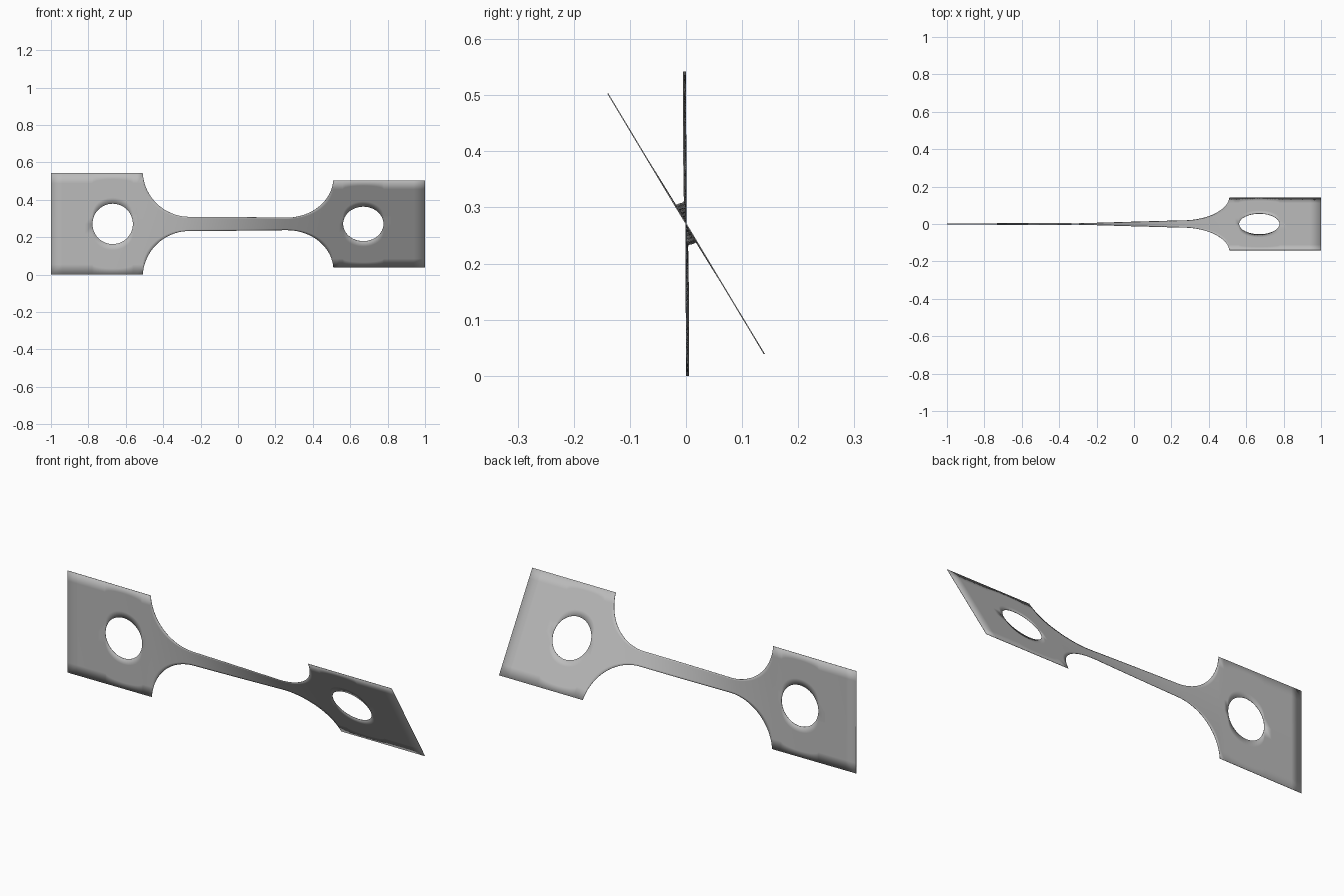
import bpy, bmesh, math
from math import cos, sin, pi, radians, sqrt

cube = bpy.data.objects.get("Cube")
if cube:
    bpy.data.objects.remove(cube, do_unlink=True)

HALF = 0.271                    # half height of the end plates
ARC_X, ARC_Z, ARC_R = 0.26, 0.288, 0.25
HOLE_X, HOLE_R = 0.67, 0.108
SHOULDER = ARC_X + sqrt(ARC_R ** 2 - (ARC_Z - HALF) ** 2)
TWIST = [(-1, 0.2), (-0.51, 1.0), (-0.3, 4), (0.25, 29), (0.45, 31), (1, 31)]


def outer(x):
    """Half height of the outline."""
    x = abs(x)
    if x >= SHOULDER - 1e-6:
        return HALF
    return ARC_Z - sqrt(ARC_R ** 2 - max(0, x - ARC_X) ** 2)


def inner(x):
    """Half height of the round hole."""
    return sqrt(max(0, HOLE_R ** 2 - (abs(x) - HOLE_X) ** 2))


def twist(x):
    for (x0, a0), (x1, a1) in zip(TWIST, TWIST[1:]):
        if x <= x1:
            return radians(a0 + (a1 - a0) * (x - x0) / (x1 - x0))
    return radians(TWIST[-1][1])


# Stations along the strip: gauge, shoulder arc, hole and plate end
top = math.acos((ARC_Z - HALF) / ARC_R)
side = [ARC_X * i / 14 for i in range(14)]
side += [ARC_X + ARC_R * sin(top * i / 20) for i in range(21)]
side += [HOLE_X - HOLE_R * cos(pi * i / 24) for i in range(25)]
side += [0.54, 0.82, 0.88, 0.94, 1.0]
stations = sorted({round(s * x, 5) for x in side for s in (-1, 1)})

# Twisted sheet, upper and lower halves joined on the centre line
ROWS = 5
bm = bmesh.new()
for sign in (1, -1):
    columns = []
    for x in stations:
        a, lo, hi = twist(x), inner(x), outer(x)
        heights = [sign * (lo + (hi - lo) * r / ROWS) for r in range(ROWS + 1)]
        columns.append([bm.verts.new((x, -h * sin(a), HALF + h * cos(a)))
                        for h in heights])
    for c, d in zip(columns, columns[1:]):
        for r in range(ROWS):
            quad = [c[r], d[r], d[r + 1], c[r + 1]]
            bm.faces.new(quad if sign > 0 else quad[::-1])
bmesh.ops.remove_doubles(bm, verts=bm.verts, dist=1e-5)
mesh = bpy.data.meshes.new("twisted_strip")
bm.to_mesh(mesh)
bm.free()

# Plain grey metal
metal = bpy.data.materials.new("grey_metal")
metal.use_nodes = True
grey = (0.5, 0.5, 0.5, 1)
metal.diffuse_color = grey
metal.node_tree.nodes["Principled BSDF"].inputs["Base Color"].default_value = grey
mesh.materials.append(metal)

strip = bpy.data.objects.new("twisted_strip", mesh)
bpy.context.collection.objects.link(strip)
bpy.context.view_layer.objects.active = strip
strip.select_set(True)
bpy.ops.object.shade_smooth_by_angle(angle=radians(30))

# Thin sheet thickness
sheet = strip.modifiers.new("sheet_thickness", 'SOLIDIFY')
sheet.thickness = 0.002
sheet.offset = 0
